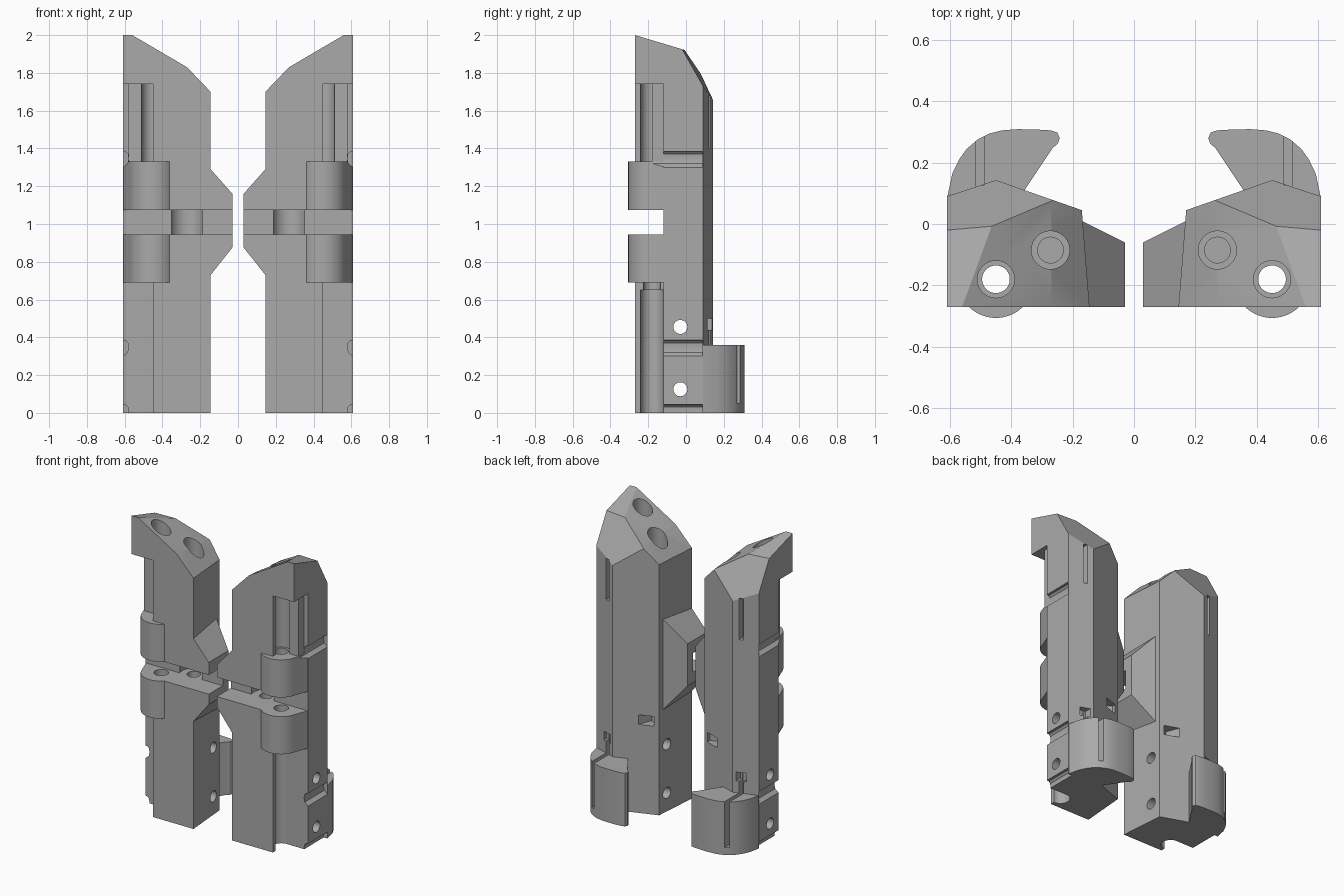
import bpy, bmesh, math
from mathutils import Vector

if "Cube" in bpy.data.objects:
    bpy.data.objects.remove(bpy.data.objects["Cube"])

grey = bpy.data.materials.new("mid_grey")
grey.diffuse_color = (0.40, 0.40, 0.40, 1)
grey.use_nodes = True
grey.node_tree.nodes["Principled BSDF"].inputs["Base Color"].default_value = grey.diffuse_color


def add_object(name, bm):
    bmesh.ops.recalc_face_normals(bm, faces=bm.faces[:])
    me = bpy.data.meshes.new(name)
    bm.to_mesh(me)
    bm.free()
    me.materials.append(grey)
    ob = bpy.data.objects.new(name, me)
    bpy.context.collection.objects.link(ob)
    return ob


def prism_bm(points, lo, hi, axis="z"):
    """Extrude an outline along z (points are x,y) or along y (points are x,z)."""
    place = (lambda a, b, c: (a, b, c)) if axis == "z" else (lambda a, b, c: (a, c, b))
    bm = bmesh.new()
    bottom = bm.faces.new([bm.verts.new(place(a, b, lo)) for a, b in points])
    ext = bmesh.ops.extrude_face_region(bm, geom=[bottom])
    step = Vector(place(0, 0, hi - lo))
    bmesh.ops.translate(bm, vec=step, verts=[v for v in ext["geom"] if isinstance(v, bmesh.types.BMVert)])
    return bm


def slice_off(bm, point, normal):
    """Remove everything on the normal side of a plane and cap the cut."""
    res = bmesh.ops.bisect_plane(bm, geom=bm.verts[:] + bm.edges[:] + bm.faces[:],
                                 plane_co=point, plane_no=normal, clear_outer=True)
    edges = [e for e in res["geom_cut"] if isinstance(e, bmesh.types.BMEdge)]
    bmesh.ops.contextual_create(bm, geom=edges)


def circle(x, y, r, n=48):
    return [(x + r * math.cos(2 * math.pi * i / n), y + r * math.sin(2 * math.pi * i / n)) for i in range(n)]


def box(x0, x1, y0, y1, z0, z1):
    return prism_bm([(x0, y0), (x1, y0), (x1, y1), (x0, y1)], z0, z1)


def boolean(target, bm, op="DIFFERENCE"):
    tool = add_object("helper", bm)
    tool.hide_render = True
    mod = target.modifiers.new("bool", "BOOLEAN")
    mod.operation, mod.solver, mod.object = op, "EXACT", tool
    bpy.context.view_layer.objects.active = target
    bpy.ops.object.modifier_apply(modifier=mod.name)
    bpy.data.objects.remove(tool)


# Main post with a faceted top
bm = prism_bm([(0.145, -0.27), (0.61, -0.27), (0.61, 0.09), (0.45, 0.143), (0.17, 0.045)], 0, 2.2)
for x, y, z, sx, sy in [(0.56, -0.27, 2.0, 0, -0.3), (0.56, -0.27, 2.0, 0.586, -0.085),
                        (0.27, -0.27, 1.83, 1.04, -0.085), (0.61, -0.02, 1.925, -0.127, -1.77)]:
    slice_off(bm, (x, y, z), (-sx, -sy, 1))
post = add_object("right_post", bm)

# Front outer corner recess, deeper along the upper outer edge
boolean(post, box(0.45, 0.8, -0.5, -0.12, -0.1, 1.33))
boolean(post, box(0.45, 0.8, -0.5, -0.18, 1.32, 1.74))
boolean(post, box(0.58, 0.8, -0.5, -0.12, 1.32, 1.74))

# Inner wing
bm = prism_bm([(0.2, 1.352), (0.145, 1.29), (0.03, 1.16), (0.03, 0.875), (0.145, 0.73), (0.2, 0.66)],
              -0.27, 0.1, "y")
slice_off(bm, (0.03, -0.06, 1), (-0.07, 0.14, 0))
boolean(post, bm, "UNION")

# Hinge barrel, blending into the outer wall
arc = [(0.45 + 0.126 * math.cos(math.radians(a)), -0.18 + 0.126 * math.sin(math.radians(a)))
       for a in range(-180, -14, 5)]
boolean(post, prism_bm(arc + [(0.595, -0.15), (0.61, -0.11), (0.59, -0.05), (0.35, -0.05)], 0.69, 1.33), "UNION")

# Curved foot hook
hook = [(0.61, 0.03), (0.608, 0.09), (0.592, 0.165), (0.57, 0.21), (0.545, 0.245), (0.51, 0.275), (0.47, 0.295),
        (0.43, 0.305), (0.38, 0.309), (0.32, 0.308), (0.27, 0.305), (0.25, 0.298), (0.242, 0.28), (0.248, 0.262),
        (0.265, 0.248), (0.31, 0.18), (0.36, 0.105), (0.39, 0.03)]
boolean(post, prism_bm(hook, 0, 0.36), "UNION")

# Hinge slot across the front
boolean(post, box(-0.1, 0.8, -0.5, -0.12, 0.945, 1.075))
boolean(post, prism_bm(circle(0.27, -0.085, 0.09), 0.945, 1.075))

# Vertical bores: outer one runs right through, inner one is blind
for x, y, r, lo, hi in [(0.45, -0.18, 0.045, -0.1, 2.2), (0.45, -0.18, 0.0605, 1.33, 2.2),
                        (0.45, -0.18, 0.0605, -0.1, 0.65), (0.272, -0.085, 0.042, 0.7, 2.2),
                        (0.272, -0.085, 0.062, 1.33, 2.2)]:
    boolean(post, prism_bm(circle(x, y, r), lo, hi))

# Cross bolt holes
for z in (0.125, 0.455, 1.465, 1.635):
    bm = prism_bm(circle(0, 0, 0.037, 32), 0, 1)
    for v in bm.verts:
        v.co = (v.co.z, v.co.x - 0.03, v.co.y + z)
    boolean(post, bm)

# Horizontal grooves on the outer wall
for z in (-0.04, 0.30, 1.30):
    profile = [(0.65, z - 0.03), (0.61, z), (0.585, z + 0.02), (0.58, z + 0.045), (0.583, z + 0.07),
               (0.595, z + 0.083), (0.65, z + 0.09)]
    boolean(post, prism_bm(profile, -0.2 if z > 1 else -0.3, 0.088, "y"))

# Rear vertical slots and pockets
boolean(post, box(0.488, 0.515, 0.085, 0.5, 1.40, 1.68))
boolean(post, box(0.488, 0.515, 0.085, 0.5, 0.05, 0.50))
boolean(post, box(0.47, 0.535, 0.09, 0.5, 0.44, 0.50))
boolean(post, prism_bm([(0.2, 0.2), (0.2, 0.03), (0.26, 0.0), (0.34, 0.2)], 0.60, 0.665))

# Sharp-edged smooth shading, then the mirrored post
bpy.ops.object.select_all(action="DESELECT")
post.select_set(True)
bpy.context.view_layer.objects.active = post
bpy.ops.object.shade_smooth_by_angle(angle=math.radians(20))
bm = bmesh.new()
bm.from_mesh(post.data)
for v in bm.verts:
    v.co.x = -v.co.x
bmesh.ops.reverse_faces(bm, faces=bm.faces[:])
left = post.copy()
left.data = post.data.copy()
left.name = "left_post"
bm.to_mesh(left.data)
bm.free()
bpy.context.collection.objects.link(left)
